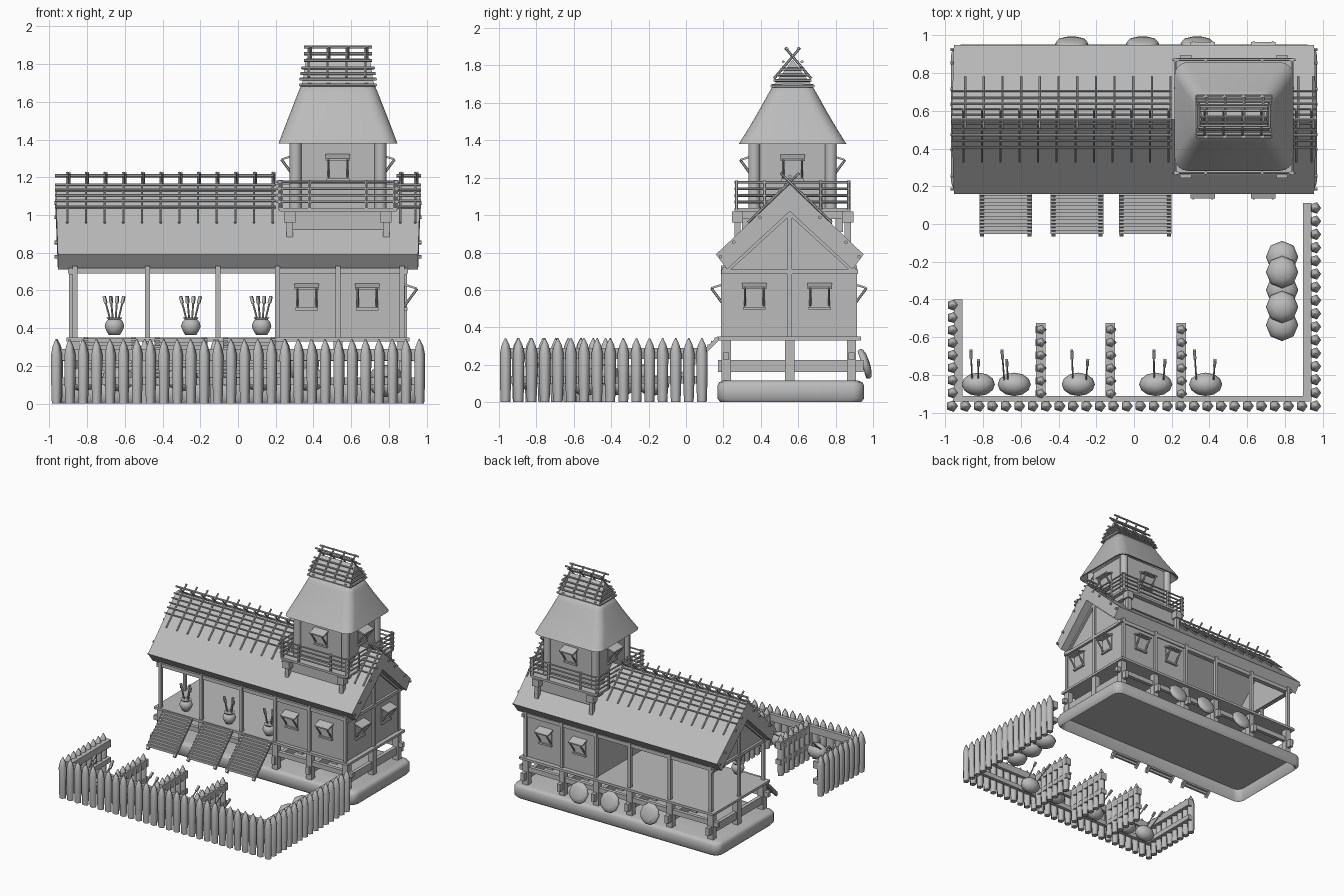
import bpy, bmesh, math
from mathutils import Vector, Matrix

cube = bpy.data.objects.get("Cube")
if cube:
    bpy.data.objects.remove(cube, do_unlink=True)

grey = bpy.data.materials.new("weathered_grey")
grey.use_nodes = True
grey.diffuse_color = (0.5, 0.5, 0.5, 1)
grey.node_tree.nodes["Principled BSDF"].inputs["Base Color"].default_value = (0.5, 0.5, 0.5, 1)


def finish(name, bm, smooth=False):
    bmesh.ops.recalc_face_normals(bm, faces=bm.faces)
    mesh = bpy.data.meshes.new(name)
    bm.to_mesh(mesh)
    bm.free()
    mesh.materials.append(grey)
    ob = bpy.data.objects.new(name, mesh)
    bpy.context.collection.objects.link(ob)
    if smooth:
        bpy.ops.object.select_all(action='DESELECT')
        ob.select_set(True)
        bpy.context.view_layer.objects.active = ob
        bpy.ops.object.shade_smooth_by_angle(angle=math.radians(75))


def loft(bm, rings):
    rows = [[bm.verts.new(p) for p in r] for r in rings]
    n = len(rows[0])
    for a, b in zip(rows, rows[1:]):
        for i in range(n):
            bm.faces.new((a[i], a[(i + 1) % n], b[(i + 1) % n], b[i]))
    bm.faces.new(rows[0][::-1])
    bm.faces.new(rows[-1])


def box(bm, x0, x1, y0, y1, z0, z1):
    loft(bm, [[(x0, y0, z), (x1, y0, z), (x1, y1, z), (x0, y1, z)] for z in (z0, z1)])


def rod(bm, a, b, r=0.008, n=6):
    a, b = Vector(a), Vector(b)
    q = (b - a).to_track_quat('Z', 'Y')
    ring = [q @ Vector((r * math.cos(t), r * math.sin(t), 0))
            for t in (math.tau * (i + 0.5) / n for i in range(n))]
    loft(bm, [[p + a for p in ring], [p + b for p in ring]])


def lathe(bm, centre, profile, n=12):
    cx, cy, cz = centre
    loft(bm, [[(cx + r * math.cos(math.tau * i / n), cy + r * math.sin(math.tau * i / n), cz + z)
               for i in range(n)] for r, z in profile])


def round_rect(cx, cy, hx, hy, z, r):
    pts = []
    for k, (sx, sy) in enumerate(((1, 1), (-1, 1), (-1, -1), (1, -1))):
        for j in range(5):
            t = math.pi / 2 * (k + j / 4)
            pts.append((cx + sx * (hx - r) + r * math.cos(t), cy + sy * (hy - r) + r * math.sin(t), z))
    return pts


def ball(bm, centre, scale, n=8):
    m = Matrix.Translation(centre) @ Matrix.Diagonal((*scale, 1))
    bmesh.ops.create_uvsphere(bm, u_segments=n, v_segments=6, radius=1, matrix=m)


MID = 0.555
POSTS = (-0.865, -0.48, -0.105, 0.21, 0.53, 0.87)
SLOPE = 0.95

# Rounded base, hollow underneath
bm = bmesh.new()
loft(bm, [round_rect(0, 0.56, 0.97 - d, 0.392 - d, z, 0.06)
          for d, z in ((0.035, 0.1), (0.025, 0.01), (0.015, 0), (0, 0.02),
                       (0, 0.09), (0.01, 0.107), (0.03, 0.115))])
finish("base", bm, True)

# Stilts, cross beams, floor and columns
bm = bmesh.new()
for x in POSTS:
    for y in (0.215, MID, 0.885):
        box(bm, x - 0.025, x + 0.025, y - 0.025, y + 0.025, 0.11, 0.33)
    box(bm, x - 0.015, x + 0.015, 0.17, 0.95, 0.16, 0.225)
    for y in (0.2, 0.9):
        box(bm, x - 0.013, x + 0.013, y - 0.013, y + 0.013, 0.35, 0.73)
for y in (0.215, 0.885):
    box(bm, -0.93, 0.93, y - 0.015, y + 0.015, 0.225, 0.265)
    box(bm, -0.9, 0.9, y - 0.02, y + 0.02, 0.69, 0.72)
finish("frame", bm)
bm = bmesh.new()
box(bm, -0.91, 0.91, 0.175, 0.935, 0.33, 0.35)
finish("floor", bm)

# Closed room and gable walls
bm = bmesh.new()
box(bm, 0.205, 0.875, 0.205, 0.895, 0.35, 0.71)
for x in (-0.87, 0.87):
    loft(bm, [[(x + d, 0.2, 0.69), (x + d, 0.91, 0.69), (x + d, MID, 1.03)] for d in (-0.008, 0.008)])
finish("walls", bm)
bm = bmesh.new()
for s in (-1, 1):
    x = 0.885 * s
    box(bm, x - 0.01, x + 0.01, MID - 0.013, MID + 0.013, 0.35, 1.02)
    box(bm, x - 0.012, x + 0.012, 0.19, 0.92, 0.685, 0.71)
    for side in (-1, 1):
        rod(bm, (x, MID + side * 0.34, 0.7), (x, MID, 1.01), 0.014, 4)
finish("gable_timbers", bm)

# Main roof with purlin ends
bm = bmesh.new()
section = [(-0.395, 0.79), (0, 1.165), (0.395, 0.79), (0.335, 0.71), (0, 1.02), (-0.335, 0.71)]
loft(bm, [[(s * (0.967 if z > 1 else 0.955), MID + y, z) for y, z in section] for s in (-1, 1)])
finish("main_roof", bm)
bm = bmesh.new()
for side in (-1, 1):
    for d, drop in ((0.08, 0), (0.16, 0), (0.3, 0), (0.37, 0.01)):
        z = 1.14 - SLOPE * d - drop
        rod(bm, (-0.972, MID + side * d, z), (0.972, MID + side * d, z), 0.01)
finish("purlins", bm)

# Pole lattice over the ridge
bm = bmesh.new()
for x in [-0.9 + 0.099 * i for i in range(12)] + [0.865, 0.945]:
    for s in (-1, 1):
        rod(bm, (x + s * 0.005, MID + s * 0.225, 0.96), (x + s * 0.005, MID - s * 0.05, 1.225), 0.007)
for x0, x1 in ((-0.97, 0.2), (0.84, 0.97)):
    rod(bm, (x0, MID, 1.208), (x1, MID, 1.208), 0.009)
    for s in (-1, 1):
        for d in (0.025, 0.055, 0.085, 0.115, 0.15):
            rod(bm, (x0, MID + s * d, 1.185 - SLOPE * d), (x1, MID + s * d, 1.185 - SLOPE * d), 0.007)
finish("ridge_lattice", bm)

# Slatted ramps
bm = bmesh.new()
for x in (-0.68, -0.303, 0.06):
    for s in (-0.125, 0.125):
        rod(bm, (x + s, 0.175, 0.345), (x + s, -0.06, 0.105), 0.015, 4)
    for i in range(12):
        y = 0.16 - 0.0185 * i
        box(bm, x - 0.14, x + 0.14, y - 0.0085, y + 0.0085, y + 0.165, y + 0.185)
finish("ramps", bm)


# Awning windows: p is the sill centre on the wall, (nx, ny) the outward direction
def window(bm, p, nx, ny):
    m = Matrix.Translation(p) @ Matrix.Rotation(math.atan2(nx, -ny), 4, 'Z')
    old = set(bm.verts)
    box(bm, -0.055, 0.055, -0.006, 0, 0, 0.12)
    box(bm, -0.06, 0.06, -0.018, 0, -0.01, 0.005)
    loft(bm, [[(x, 0, 0.12), (x, -0.07, 0.1), (x, -0.07, 0.11), (x, 0, 0.133)] for x in (-0.065, 0.065)])
    for x in (-0.05, 0.05):
        rod(bm, (x, 0, 0.01), (x, -0.07, 0.105), 0.007)
    bmesh.ops.transform(bm, matrix=m, verts=[v for v in bm.verts if v not in old])


TX, TY = 0.53, 0.57
bm = bmesh.new()
for x in (0.365, 0.685):
    window(bm, (x, 0.205, 0.505), 0, -1)
    window(bm, (x, 0.895, 0.505), 0, 1)
for y in (0.365, 0.715):
    window(bm, (0.88, y, 0.505), 1, 0)
for nx, ny in ((1, 0), (-1, 0), (0, 1), (0, -1)):
    window(bm, (TX + nx * 0.23, TY + ny * 0.21, 1.19), nx, ny)
finish("windows", bm)

# Tower body, corner posts, brackets
bm = bmesh.new()
box(bm, TX - 0.23, TX + 0.23, TY - 0.21, TY + 0.21, 0.9, 1.42)
box(bm, TX - 0.31, TX + 0.31, TY - 0.31, TY + 0.31, 1.02, 1.038)
for sx in (-1, 1):
    for sy in (-1, 1):
        x, y = TX + sx * 0.255, TY + sy * 0.295
        box(bm, x - 0.03, x + 0.03, y - 0.03, y + 0.03, 0.96, 1.02)
        box(bm, x - 0.017, x + 0.017, y - 0.017, y + 0.017, 0.84, 0.96)
    box(bm, TX + sx * 0.255 - 0.02, TX + sx * 0.255 + 0.02, TY - 0.31, TY + 0.31, 0.98, 1.02)
    box(bm, TX - 0.25, TX + 0.25, TY + sx * 0.25 - 0.02, TY + sx * 0.25 + 0.02, 0.91, 1.02)
finish("tower_body", bm)
bm = bmesh.new()
for sx in (-1, 1):
    for sy in (-1, 1):
        rod(bm, (TX + sx * 0.225, TY + sy * 0.205, 1.03), (TX + sx * 0.225, TY + sy * 0.205, 1.42), 0.032, 12)
finish("tower_posts", bm, True)

# Balcony railing
bm = bmesh.new()
for s in (-1, 1):
    for z in (1.07, 1.105, 1.14, 1.175):
        rod(bm, (TX - 0.325, TY + s * 0.3, z), (TX + 0.325, TY + s * 0.3, z), 0.007)
        rod(bm, (TX + s * 0.31, TY - 0.31, z), (TX + s * 0.31, TY + 0.31, z), 0.007)
    for d in (-0.3, -0.15, 0.15, 0.3):
        rod(bm, (TX + d, TY + s * 0.3, 1.03), (TX + d, TY + s * 0.3, 1.185), 0.009)
        rod(bm, (TX + s * 0.31, TY + d, 1.03), (TX + s * 0.31, TY + d, 1.185), 0.009)
finish("balcony_railing", bm)

# Thatched tower roof, open underneath, with a small gabled cap
bm = bmesh.new()
loft(bm, [round_rect(TX, TY, hx, hy, z, r) for hx, hy, z, r in (
    (0.235, 0.18, 1.54, 0.06), (0.3, 0.27, 1.385, 0.07), (0.315, 0.288, 1.38, 0.07), (0.285, 0.238, 1.46, 0.07),
    (0.25, 0.185, 1.55, 0.07), (0.215, 0.135, 1.64, 0.06), (0.19, 0.1, 1.70, 0.05))])
finish("tower_roof", bm, True)
bm = bmesh.new()
loft(bm, [[(TX + s * w, TY + y, z) for w, y, z in
           ((0.19, -0.105, 1.69), (0.19, 0.105, 1.69), (0.17, 0, 1.83))] for s in (-1, 1)])
finish("tower_cap", bm)
bm = bmesh.new()
for z, hx, hy in ((1.69, 0.2, 0.11), (1.72, 0.2, 0.095), (1.75, 0.195, 0.08), (1.78, 0.19, 0.06)):
    for s in (-1, 1):
        rod(bm, (TX - hx, TY + s * hy, z), (TX + hx, TY + s * hy, z))
        rod(bm, (TX + s * hx, TY - hy, z), (TX + s * hx, TY + hy, z))
for i in range(4):
    x = TX - 0.15 + 0.1 * i
    for s in (-1, 1):
        rod(bm, (x + s * 0.005, TY + s * 0.1, 1.73), (x + s * 0.005, TY - s * 0.04, 1.895), 0.007)
        rod(bm, (x, TY + s * 0.1, 1.66), (x, TY + s * 0.1, 1.70), 0.012)
for y, z in ((0, 1.855), (-0.03, 1.89), (0.03, 1.89), (-0.05, 1.82), (0.05, 1.82)):
    rod(bm, (TX - 0.18, TY + y, z), (TX + 0.18, TY + y, z))
finish("tower_crest", bm)

# Palisade of pointed stakes with rails
bm, rails = bmesh.new(), bmesh.new()
STAKE = [(0.027, 0), (0.031, 0.1), (0.032, 0.26), (0.022, 0.305), (0.003, 0.343)]


def stakes(a, b, n):
    for i in range(n):
        p = Vector(a).lerp(Vector(b), i / (n - 1))
        lathe(bm, (p.x, p.y, 0), STAKE, 5)


stakes((-0.965, -0.965), (0.96, -0.965), 28)
stakes((0.96, -0.895), (0.96, 0.085), 15)
stakes((-0.96, -0.895), (-0.96, -0.43), 8)
for x in (-0.495, -0.125, 0.25):
    stakes((x, -0.9), (x, -0.56), 6)
for z0, z1 in ((0.1, 0.14), (0.23, 0.29)):
    box(rails, -0.96, 0.94, -0.94, -0.912, z0, z1)
    box(rails, 0.895, 0.94, -0.94, 0.11, z0, z1)
    box(rails, -0.955, -0.91, -0.94, -0.4, z0, z1)
    for x in (-0.495, -0.125, 0.25):
        box(rails, x - 0.025, x + 0.025, -0.93, -0.525, z0, z1)
finish("fence_stakes", bm, True)
finish("fence_rails", rails)

# Veranda jars and their bundled arrows
jars, arrows = bmesh.new(), bmesh.new()


def arrow(a, b):
    a, b = Vector(a), Vector(b)
    rod(arrows, a, b, 0.005)
    rod(arrows, a.lerp(b, 0.75), b, 0.011, 4)


for x in (-0.655, -0.25, 0.125):
    lathe(jars, (x, 0.24, 0.365), [(0.03, 0), (0.042, 0.02), (0.052, 0.045), (0.045, 0.07),
                                   (0.033, 0.08), (0.042, 0.092), (0.03, 0.092)])
    for dx, dy in ((-0.055, 0.01), (-0.02, -0.03), (0.015, 0.03), (0.05, -0.01)):
        arrow((x + dx * 0.3, 0.24, 0.42), (x + dx, 0.24 + dy, 0.57))
# Wide baskets in the pens
for x, dirs in ((-0.825, (-0.04, 0.0)), (-0.635, (-0.065, -0.04)), (-0.295, (-0.035, 0.05)),
                (0.115, (-0.01, 0.05)), (0.38, (-0.06, 0.05))):
    ball(jars, (x, -0.85, 0.13), (0.088, 0.062, 0.065), 12)
    for i, d in enumerate(dirs):
        arrow((x + d * 0.8, -0.84, 0.16), (x + d, -0.67 - 0.05 * i, 0.27))
finish("jars", jars, True)
finish("arrows", arrows)

# Heap of flattened boulders
bm = bmesh.new()
for y, z in ((-0.175, 0.09), (-0.35, 0.09), (-0.535, 0.09), (-0.255, 0.15), (-0.44, 0.15)):
    ball(bm, (0.785, y, z), (0.086, 0.086, 0.055))
finish("boulders", bm, True)

# Round shields leaning at the back
bm = bmesh.new()
for x in (-0.33, 0.045, 0.335):
    m = Matrix.Translation((x, 0.955, 0.205)) @ Matrix.Rotation(math.radians(-72), 4, 'X')
    old = set(bm.verts)
    lathe(bm, (0, 0, 0), [(0.08, -0.015), (0.088, 0), (0.08, 0.015), (0.05, 0.024), (0.01, 0.027)], 10)
    bmesh.ops.transform(bm, matrix=m, verts=[v for v in bm.verts if v not in old])
finish("shields", bm, True)
